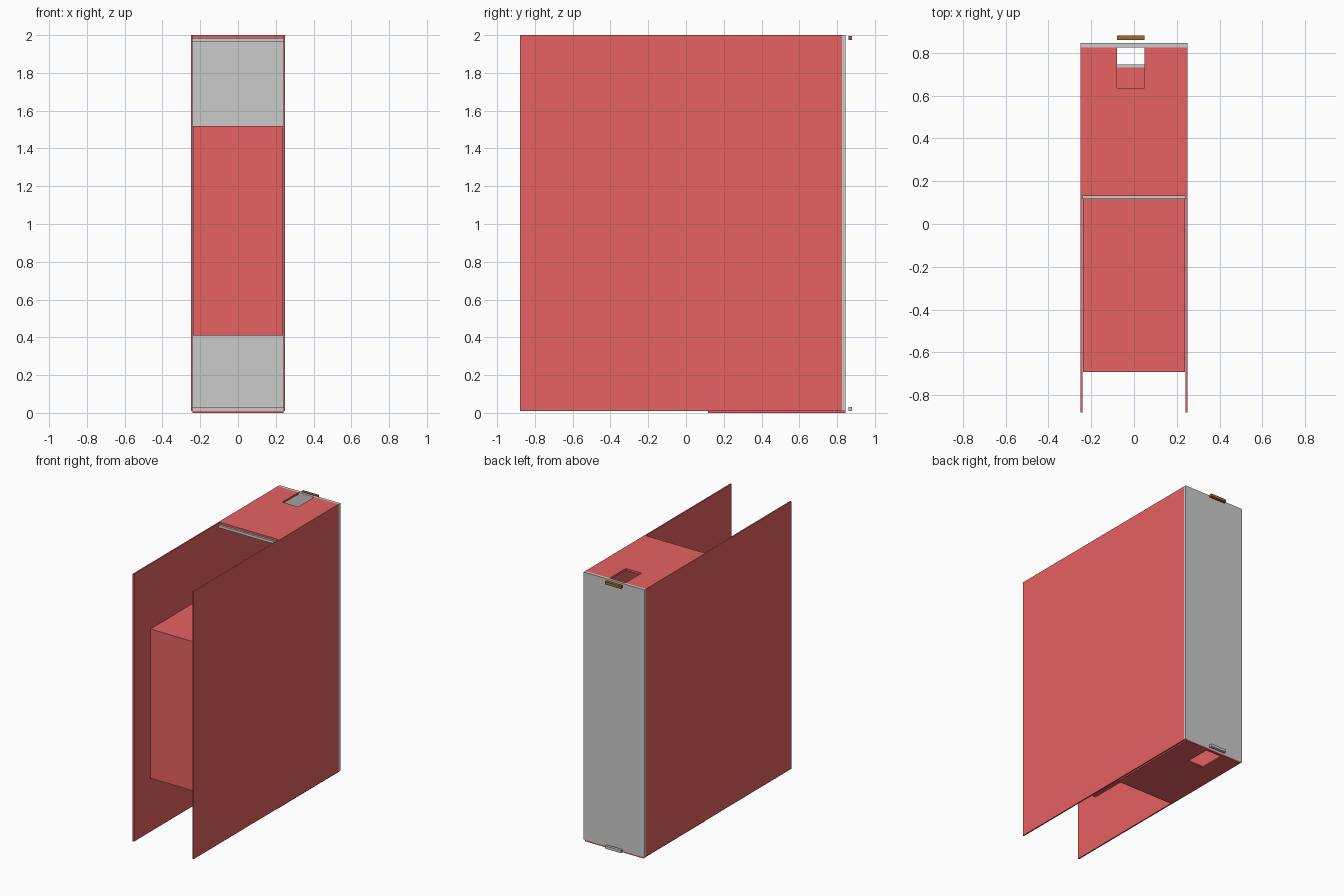
import bpy, bmesh

if "Cube" in bpy.data.objects:
    bpy.data.objects.remove(bpy.data.objects["Cube"])


def material(name, rgb):
    m = bpy.data.materials.new(name)
    m.diffuse_color = (*rgb, 1)
    m.use_nodes = True
    m.node_tree.nodes["Principled BSDF"].inputs["Base Color"].default_value = m.diffuse_color
    return m


RED = material("red_board", (0.8, 0.12, 0.12))
BROWN = material("brown_pull", (0.35, 0.14, 0.03))


def prism(name, outline, z0, z1, mat=None):
    """Extrude a flat xy outline from z0 up to z1."""
    bm = bmesh.new()
    face = bm.faces.new([bm.verts.new((x, y, z0)) for x, y in outline])
    up = bmesh.ops.extrude_face_region(bm, geom=[face])["geom"]
    bmesh.ops.translate(bm, vec=(0, 0, z1 - z0),
                        verts=[g for g in up if isinstance(g, bmesh.types.BMVert)])
    bmesh.ops.recalc_face_normals(bm, faces=bm.faces)
    mesh = bpy.data.meshes.new(name)
    bm.to_mesh(mesh)
    bm.free()
    ob = bpy.data.objects.new(name, mesh)
    bpy.context.collection.objects.link(ob)
    if mat:
        mesh.materials.append(mat)
    return ob


def box(name, x0, x1, y0, y1, z0, z1, mat=None):
    return prism(name, [(x0, y0), (x1, y0), (x1, y1), (x0, y1)], z0, z1, mat)


def notched(y0, y1):
    """Panel outline with the hand slot cut into its rear edge."""
    return [(-0.24, y0), (0.24, y0), (0.24, y1), (0.05, y1), (0.05, 0.635),
            (-0.08, 0.635), (-0.08, y1), (-0.24, y1)]


# Tall side panels
box("side_panel_left", -0.25, -0.24, -0.88, 0.825, 0.01, 2, RED)
box("side_panel_right", 0.24, 0.25, -0.88, 0.825, 0.01, 2, RED)

# Back panel
box("back_panel", -0.25, 0.25, 0.825, 0.845, 0.01, 2)

# Top and bottom panels with hand slots
prism("top_panel", notched(0.13, 0.825), 1.985, 2, RED)
prism("bottom_panel", notched(0.116, 0.825), 0, 0.01, RED)
box("bottom_rear_lip", -0.24, 0.24, 0.825, 0.845, 0, 0.01, RED)

# Cross bars along the front of the top and bottom panels
box("top_cross_bar", -0.24, 0.24, 0.116, 0.13, 1.965, 1.985)
box("bottom_cross_bar", -0.24, 0.24, 0.116, 0.13, 0.01, 0.03)

# Inner block between the side panels, with its rear plate
box("inner_block", -0.237, 0.239, -0.69, 0.731, 0.41, 1.52, RED)
box("inner_rear_plate", -0.237, 0.239, 0.731, 0.745, 0.41, 1.52)

# Small bars behind the back panel
box("upper_pull", -0.08, 0.05, 0.86, 0.88, 1.975, 1.995, BROWN)
box("lower_pull", -0.08, 0.05, 0.86, 0.88, 0.01, 0.03)
